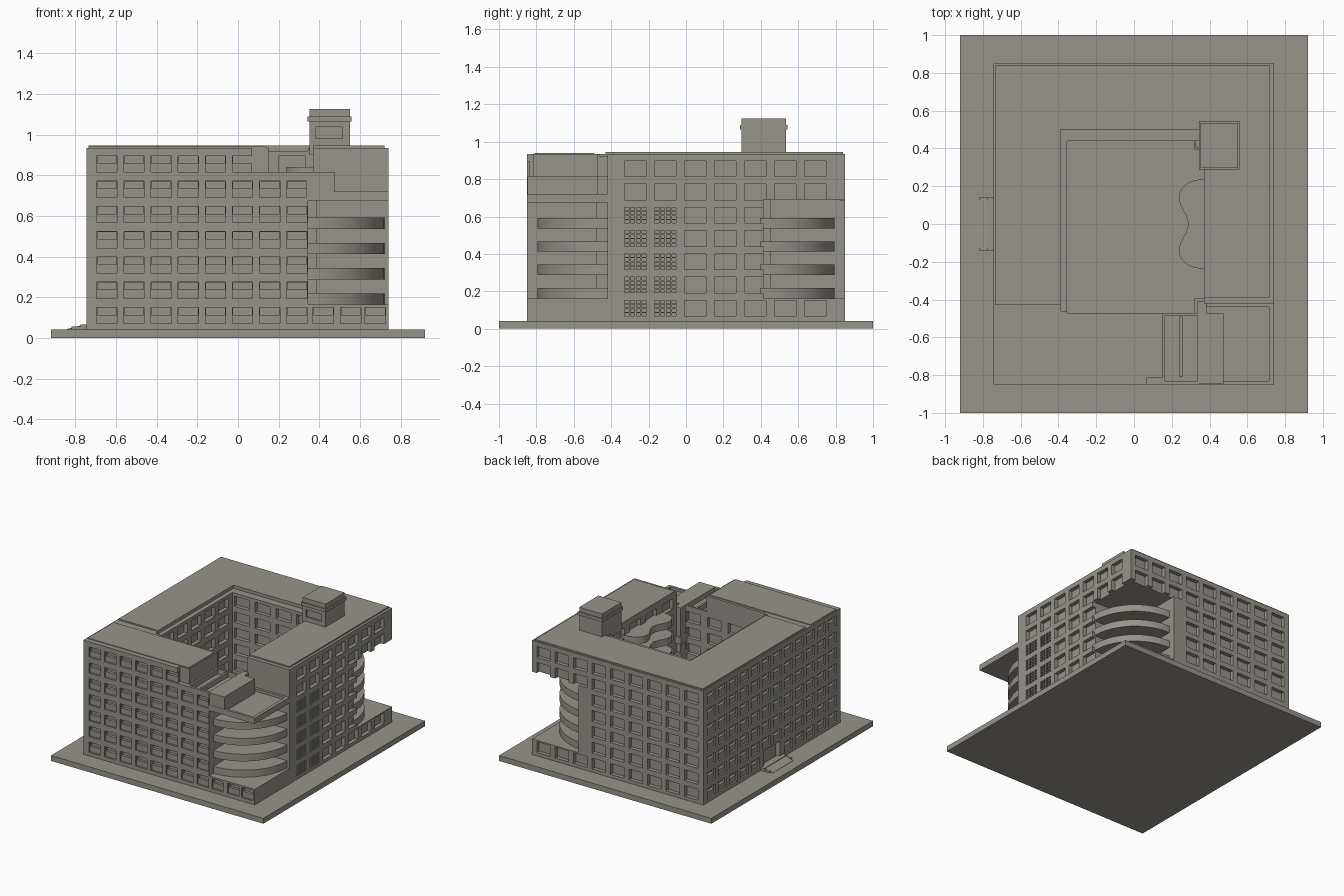
import bpy, bmesh, math
from mathutils import Matrix, Vector

if "Cube" in bpy.data.objects:
    bpy.data.objects.remove(bpy.data.objects["Cube"])

stone = bpy.data.materials.new("warm_grey_stone")
stone.diffuse_color = (0.31, 0.295, 0.26, 1)
stone.use_nodes = True
stone.node_tree.nodes["Principled BSDF"].inputs["Base Color"].default_value = stone.diffuse_color


def finish(name, bm):
    bmesh.ops.recalc_face_normals(bm, faces=bm.faces)
    me = bpy.data.meshes.new(name)
    bm.to_mesh(me)
    bm.free()
    me.materials.append(stone)
    ob = bpy.data.objects.new(name, me)
    bpy.context.collection.objects.link(ob)
    return ob


def boxes(name, spans):
    """One mesh made of boxes given as (x0, x1, y0, y1, z0, z1)."""
    bm = bmesh.new()
    for x0, x1, y0, y1, z0, z1 in spans:
        mat = Matrix.Translation(((x0 + x1) / 2, (y0 + y1) / 2, (z0 + z1) / 2)) \
            @ Matrix.Diagonal((x1 - x0, y1 - y0, z1 - z0, 1))
        bmesh.ops.create_cube(bm, size=1, matrix=mat)
    return finish(name, bm)


def prism(name, outline, levels, height):
    """Same outline extruded at several levels."""
    bm = bmesh.new()
    for z in levels:
        f = bm.faces.new([bm.verts.new((x, y, z)) for x, y in outline])
        r = bmesh.ops.extrude_face_region(bm, geom=[f])
        top = [v for v in r["geom"] if isinstance(v, bmesh.types.BMVert)]
        bmesh.ops.translate(bm, verts=top, vec=(0, 0, height))
    ob = finish(name, bm)
    bpy.ops.object.select_all(action='DESELECT')
    ob.select_set(True)
    bpy.context.view_layer.objects.active = ob
    bpy.ops.object.shade_smooth_by_angle(angle=math.radians(30))
    return ob


def cut(target, spans):
    cutter = boxes("cutter", spans)
    cutter.hide_render = True
    mod = target.modifiers.new("cut", 'BOOLEAN')
    mod.operation, mod.solver, mod.object = 'DIFFERENCE', 'EXACT', cutter
    bpy.context.view_layer.objects.active = target
    bpy.ops.object.modifier_apply(modifier=mod.name)
    bpy.data.objects.remove(cutter)


def opening(axis, wall, c, z, w, h, depth):
    """Opening box through a wall plane; the sign of depth points into the wall."""
    s = math.copysign(0.02, depth)
    a, b = sorted((wall - s, wall + depth))
    if axis == 'x':
        return (a, b, c - w / 2, c + w / 2, z - h / 2, z + h / 2)
    return (c - w / 2, c + w / 2, a, b, z - h / 2, z + h / 2)


W, E, S, N, ROOF = -0.745, 0.74, -0.85, 0.85, 0.935
rows = [0.11 + 0.1242 * i for i in range(7)]

# Ground slab
boxes("ground_slab", [(-0.92, 0.92, -1, 1, 0, 0.042)])

# Main block with courtyard, corner voids and roof steps
body = boxes("building", [(W, E, S, N, 0.03, ROOF)])
cut(body, [(-0.355, 0.37, -0.47, 0.44, 0.042, 2)])
cut(body, [(0.345, 1, -1, -0.42, 0.163, 2)])
cut(body, [(0.335, 1, 0.415, 1, 0.163, 0.69)])
cut(body, [(0.15, 0.36, -1, -0.44, 0.815, 2)])
cut(body, [(0.07, 0.2, -1, -0.815, 0.815, 2)])
cut(body, [(0.165, 0.335, -0.83, -0.485, 0.775, 2)])
cut(body, [(-0.39, 0.345, -0.46, 0.5, 0.92, 2)])

# Front and west windows: shallow recess, deeper in the upper half
shallow, deep = [], []


def sill_window(axis, wall, c, z, sign):
    shallow.append(opening(axis, wall, c, z, 0.1, 0.08, 0.014 * sign))
    deep.append(opening(axis, wall, c, z + 0.021, 0.094, 0.036, 0.035 * sign))


for r, z in enumerate(rows):
    for i in range(8):
        if r < 6 or i < 6:
            sill_window('y', S, -0.645 + 0.1335 * i, z, 1)
    for i in range(12):
        if not (r == 0 and i in (5, 6)):
            sill_window('x', W, -0.748 + 0.136 * i, z, 1)
for c in (0.42, 0.555, 0.675):
    sill_window('y', S, c, rows[0], 1)
cut(body, shallow)
cut(body, deep)

# East, north and courtyard windows, lattice panels and west door
wins = [opening('x', W, 0, 0.115, 0.2, 0.13, 0.04)]
for r, z in enumerate(rows):
    open_corner = 1 <= r <= 4
    for i in range(7):
        y = -0.27 + 0.16 * i
        if i < 2 and r < 5:
            for j in range(4):
                for k in range(4):
                    wins.append(opening('x', E, y + 0.031 * (j - 1.5),
                                        z + 0.0225 * (k - 1.5), 0.022, 0.016, -0.02))
        elif not (open_corner and y > 0.41):
            wins.append(opening('x', E, y, z, 0.115, 0.084, -0.03))
    for i in range(9):
        x = 0.64 - 0.16 * i
        if not (open_corner and x > 0.3):
            wins.append(opening('y', N, x, z, 0.115, 0.084, -0.03))
    for i in range(4):
        wins.append(opening('y', 0.44, -0.275 + 0.18 * i, z, 0.13, 0.08, 0.03))
        wins.append(opening('x', 0.37, -0.3 + 0.2 * i, z, 0.13, 0.08, 0.03))
    for i in range(5):
        wins.append(opening('x', -0.355, -0.35 + 0.17 * i, z, 0.12, 0.08, -0.03))
    if r < 6:
        for i in range(4):
            wins.append(opening('y', -0.47, -0.275 + 0.18 * i, z, 0.12, 0.08, -0.03))
cut(body, wins)

# Roof plates
boxes("roof_plates", [
    (W + 0.01, -0.39, -0.43, N - 0.01, 0.93, 0.945),
    (-0.39, 0.37, 0.5, N - 0.01, 0.93, 0.945),
    (0.37, 0.72, -0.39, N - 0.01, 0.93, 0.945),
    (W + 0.01, 0.14, -0.81, -0.49, 0.93, 0.94)])

# Posts where the wings meet
boxes("corner_posts", [(0.335, 0.385, -0.48, -0.41, 0.04, 0.815),
                       (0.325, 0.36, 0.405, 0.455, 0.1, 0.7)])

# Front corner terrace with rim, rooftop room and divider
boxes("terrace", [
    (0.34, E, S, -0.41, 0.675, 0.70),
    (0.34, E, S, S + 0.02, 0.69, 0.72),
    (E - 0.025, E, S, -0.41, 0.69, 0.72),
    (0.34, E, -0.44, -0.41, 0.69, 0.72)])
boxes("rooftop_room", [(0.335, 0.475, S + 0.002, -0.47, 0.69, 0.815)])
boxes("terrace_divider", [(0.24, 0.256, -0.81, -0.49, 0.77, 0.812)])

# Rounded corner balconies, front and back
levels = [0.163 + 0.1245 * i for i in range(4)]
for name, side in (("front_corner_balconies", -1), ("back_corner_balconies", 1)):
    arc = [(0.345 + 0.375 * math.sin(math.radians(a)),
            side * (0.415 + 0.38 * math.cos(math.radians(a)))) for a in range(0, 91, 5)]
    prism(name, [(0.32, side * 0.395), (0.32, side * 0.795)] + arc + [(0.72, side * 0.395)],
          levels, 0.055)

# Wavy courtyard balconies
wave = []
for i in range(41):
    t = -1 + i / 20
    d = abs(t) * 0.24
    if d < 0.14:
        x = 0.262 + 0.024 * math.cos(math.pi * d / 0.14)
    else:
        x = 0.37 - 0.132 * math.sqrt(max(0, 1 - ((d - 0.14) / 0.1) ** 2))
    wave.append((x, t * 0.24))
prism("wavy_balconies", [(0.39, -0.24)] + wave + [(0.39, 0.24)],
      [0.163 + 0.1245 * i for i in range(6)], 0.055)

# Roof tower with band and recessed panel
tower = boxes("roof_tower", [(0.352, 0.55, 0.297, 0.535, 0.9, 1.125)])
cut(tower, [(0.38, 0.515, 0.25, 0.31, 0.98, 1.037)])
boxes("tower_band", [(0.343, 0.558, 0.288, 0.544, 1.065, 1.09)])

# West entrance step and ramp
boxes("entrance_step", [(-0.775, -0.72, -0.14, 0.14, 0.03, 0.065),
                        (-0.82, -0.76, -0.14, -0.125, 0.03, 0.056),
                        (-0.82, -0.76, 0.125, 0.14, 0.03, 0.056)])
ramp = boxes("entrance_ramp", [(-0.84, -0.77, -0.125, 0.125, 0.038, 0.062)])
for v in ramp.data.vertices:
    if v.co.x < -0.8 and v.co.z > 0.05:
        v.co.z = 0.044
